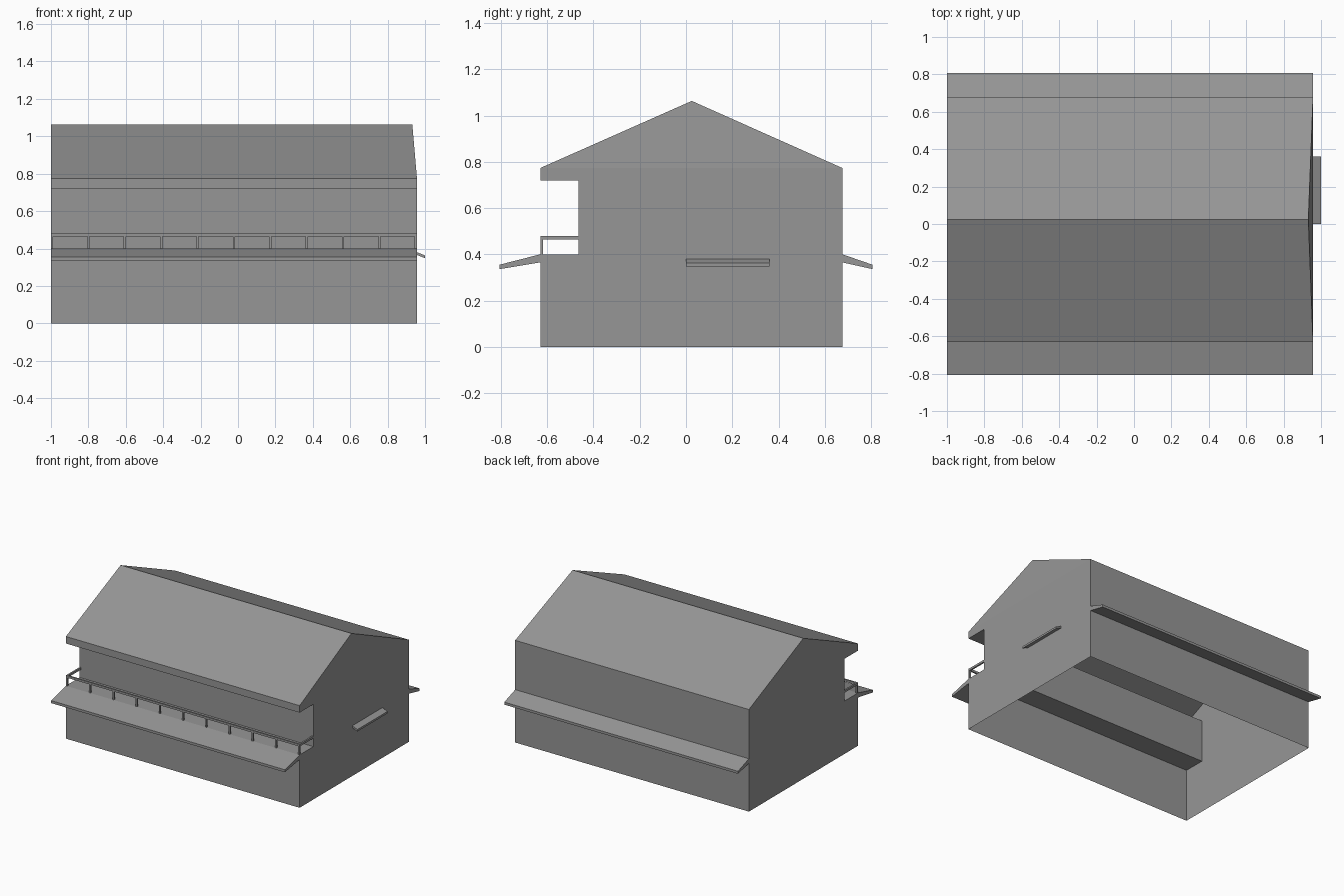
import bpy

if "Cube" in bpy.data.objects:
    bpy.data.objects.remove(bpy.data.objects["Cube"])

X0, X1 = -1.0, 0.957        # length of the building
YF, YB = -0.63, 0.676       # front and back walls
YI = -0.465                 # wall set back behind the balcony
EAVE, FLOOR = 0.773, 0.40

# Mid grey shared by every part
grey = bpy.data.materials.new("mid_grey")
grey.diffuse_color = (0.305, 0.305, 0.305, 1)
grey.use_nodes = True
grey.node_tree.nodes["Principled BSDF"].inputs["Base Color"].default_value = grey.diffuse_color


def make(name, verts, faces):
    mesh = bpy.data.meshes.new(name)
    mesh.from_pydata(verts, [], faces)
    mesh.update()
    mesh.materials.append(grey)
    obj = bpy.data.objects.new(name, mesh)
    bpy.context.collection.objects.link(obj)
    return obj


def box(name, x, y, z):
    bpy.ops.mesh.primitive_cube_add(size=1, location=[sum(r) / 2 for r in (x, y, z)])
    obj = bpy.context.object
    obj.name = name
    obj.scale = [r[1] - r[0] for r in (x, y, z)]
    obj.data.materials.append(grey)
    return obj


def awning(name, profile, a, b, along_x=True):
    """Sweep a four-point profile (wall top, outer top, outer bottom, wall bottom)."""
    verts = [(t, p, z) if along_x else (p, t, z) for t in (a, b) for p, z in profile]
    faces = [(0, 1, 2, 3), (7, 6, 5, 4)]
    faces += [(i, i + 4, i + 5, i + 1) for i in range(3)]
    # the sweep direction decides which way is outward
    if (profile[1][0] < profile[0][0]) != along_x:
        faces = [f[::-1] for f in faces]
    return make(name, verts, faces)


# House shell: notched profile swept along x, open underneath
profile = [(YF, 0), (YF, FLOOR), (YI, FLOOR), (YI, 0.72), (YF, 0.72),
           (YF, EAVE), (0.025, 1.063), (YB, EAVE), (YB, 0)]
n = len(profile)
verts = [(X0, y, z) for y, z in profile]
# the right gable leans in slightly at the ridge
verts += [(0.932 if z > 1 else X1, y, z) for y, z in profile]
faces = [(i, i + n, i + n + 1, i + 1) for i in range(n - 1)]
left_wall = [0, 1, 2, 3, 4, 5, 7, 8]
faces += [left_wall, (5, 6, 7)]
faces += [[i + n for i in reversed(left_wall)], (7 + n, 6 + n, 5 + n)]
make("house_shell", verts, faces)

# Sloping awnings on the front, back and right walls
awning("front_awning", [(YF, 0.40), (-0.806, 0.355), (-0.806, 0.336), (YF, 0.365)], X0, X1)
awning("back_awning", [(YB, 0.40), (0.806, 0.355), (0.806, 0.336), (YB, 0.365)], X0, X1)
awning("side_awning", [(X1, 0.38), (1.0, 0.363), (1.0, 0.348), (X1, 0.365)], 0.0, 0.36, False)

# Balcony railing: front rail, two end rails and evenly spaced posts
T = 0.012
RAIL = (0.463, 0.479)
box("front_rail", (X0, X1), (YF, YF + T), RAIL)
box("left_end_rail", (X0, X0 + T), (YF + T, YI), RAIL)
box("right_end_rail", (X1 - T, X1), (YF + T, YI), RAIL)
POSTS = 11
for i in range(POSTS):
    x = X0 + i * (X1 - X0 - T) / (POSTS - 1)
    box(f"rail_post_{i + 1}", (x, x + T), (YF, YF + T), (FLOOR, RAIL[0]))
